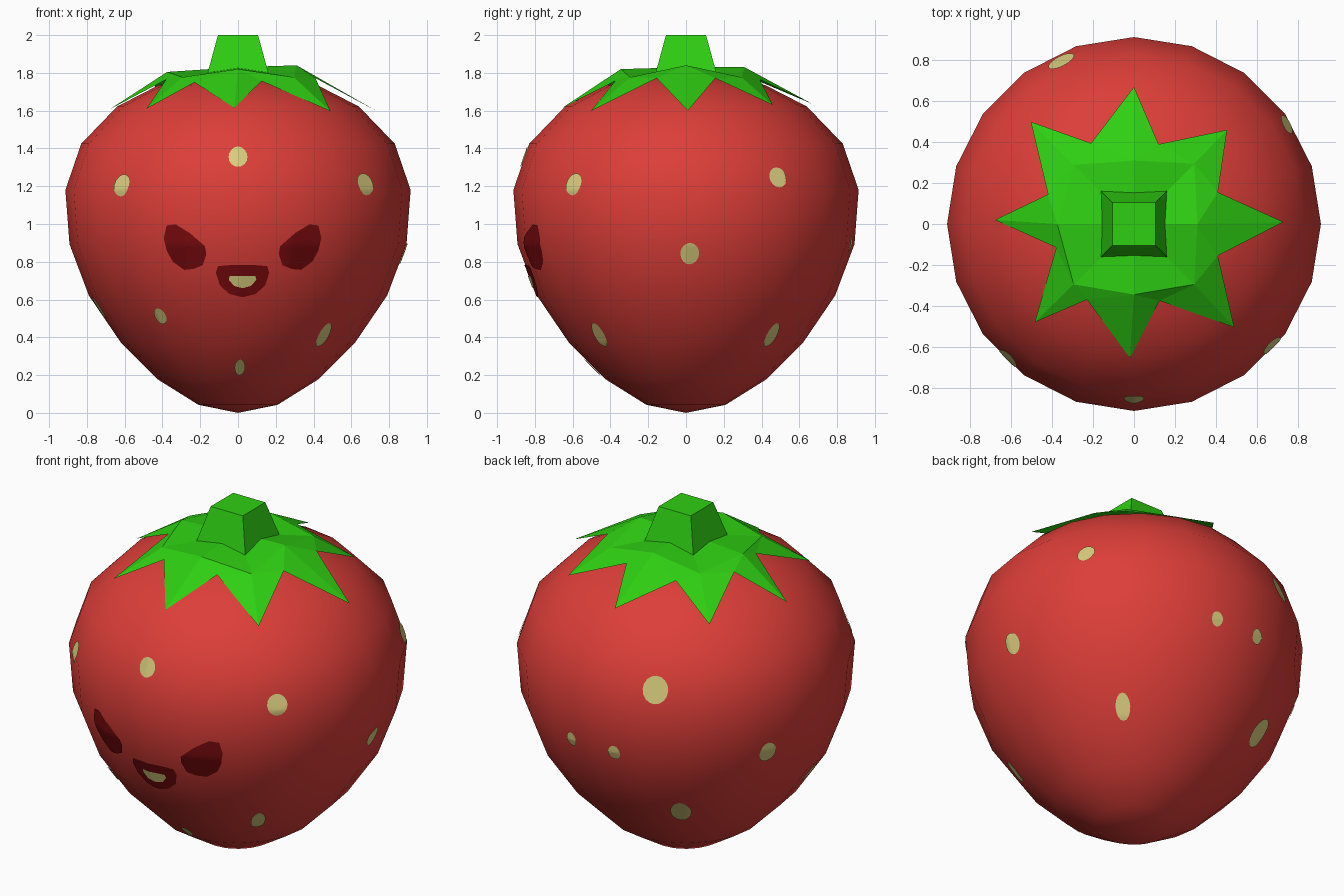
import bpy, bmesh, math
from mathutils import Vector
from mathutils.bvhtree import BVHTree

if "Cube" in bpy.data.objects:
    bpy.data.objects.remove(bpy.data.objects["Cube"])


def material(name, rgb):
    m = bpy.data.materials.new(name)
    m.diffuse_color = (*rgb, 1)
    m.use_nodes = True
    m.node_tree.nodes["Principled BSDF"].inputs["Base Color"].default_value = m.diffuse_color
    return m


RED = material("berry_red", (0.72, 0.048, 0.04))
GREEN = material("leaf_green", (0.028, 0.62, 0.006))
CREAM = material("seed_cream", (0.70, 0.61, 0.21))
MAROON = material("face_maroon", (0.19, 0.003, 0.004))


def make_object(name, verts, faces, mat, smooth=False):
    me = bpy.data.meshes.new(name)
    me.from_pydata([tuple(v) for v in verts], [], faces)
    bm = bmesh.new()
    bm.from_mesh(me)
    bmesh.ops.recalc_face_normals(bm, faces=bm.faces)
    bm.to_mesh(me)
    bm.free()
    me.materials.append(mat)
    for p in me.polygons:
        p.use_smooth = smooth
    ob = bpy.data.objects.new(name, me)
    bpy.context.collection.objects.link(ob)
    return ob


# Berry body: a 20-sided turned profile
PROFILE = [(0.21, 0.043), (0.423, 0.176), (0.62, 0.372), (0.79, 0.622), (0.892, 0.893),
           (0.914, 1.18), (0.83, 1.425), (0.64, 1.622), (0.42, 1.735), (0.21, 1.78)]
N = 20
verts = [(r * math.cos(2 * math.pi * i / N), r * math.sin(2 * math.pi * i / N), z)
         for r, z in PROFILE for i in range(N)]
faces = [(k * N + i, k * N + (i + 1) % N, (k + 1) * N + (i + 1) % N, (k + 1) * N + i)
         for k in range(len(PROFILE) - 1) for i in range(N)]
bottom, top = len(verts), len(verts) + 1
verts += [(0, 0, 0), (0, 0, 1.79)]
last = (len(PROFILE) - 1) * N
for i in range(N):
    j = (i + 1) % N
    faces += [(bottom, j, i), (top, last + i, last + j)]
body = make_object("berry_body", verts, faces, RED, smooth=True)
tree = BVHTree.FromPolygons([Vector(v) for v in verts], faces)


def plate(name, outline, direction, mat, lift=0.006, rings=5, cuts=1):
    """Thin patch: a filled outline projected along direction onto the body."""
    pts = []
    for a, b in zip(outline, outline[1:] + outline[:1]):
        pts += [a.lerp(b, t / cuts) for t in range(cuts)]
    centre = sum(pts, Vector()) / len(pts)
    n = len(pts)
    grid = [centre] + [centre.lerp(p, k / rings) for k in range(1, rings + 1) for p in pts]
    vs = []
    for p in grid:
        hit, nor, _, _ = tree.ray_cast(p - direction * 2, direction)
        vs.append(hit - direction * lift)
    fs = [(0, 1 + i, 1 + (i + 1) % n) for i in range(n)]
    for k in range(rings - 1):
        a, b = 1 + k * n, 1 + (k + 1) * n
        fs += [(a + i, b + i, b + (i + 1) % n, a + (i + 1) % n) for i in range(n)]
    ob = make_object(name, vs, fs, mat, smooth=True)
    # face the patch outward
    if ob.data.polygons[0].normal.dot(direction) > 0:
        ob.data.flip_normals()


# Seeds: (x, y, z, half width, half length)
SEEDS = [(0, -0.85, 1.355, 0.05, 0.057), (-0.61, -0.65, 1.205, 0.056, 0.06),
         (0.67, -0.59, 1.21, 0.056, 0.06), (-0.41, -0.586, 0.515, 0.036, 0.05),
         (0.45, -0.455, 0.415, 0.04, 0.077), (0.01, -0.49, 0.245, 0.028, 0.06),
         (-0.747, -0.115, 0.56, 0.05, 0.07), (0.745, 0.485, 1.245, 0.05, 0.056),
         (0.88, 0.02, 0.845, 0.05, 0.06), (0.45, 0.445, 0.415, 0.04, 0.077),
         (-0.355, 0.794, 1.29, 0.07, 0.078), (0.145, 0.878, 0.894, 0.034, 0.043),
         (-0.138, 0.879, 0.888, 0.036, 0.045), (-0.798, 0.37, 0.877, 0.05, 0.062),
         (-0.384, 0.597, 0.50, 0.058, 0.09)]
for k, (x, y, z, w, l) in enumerate(SEEDS):
    out = Vector((x, y, 0)).normalized()
    p, nor, _, _ = tree.ray_cast(out * 3 + Vector((0, 0, z)), -out)
    if nor.dot(out) < 0:
        nor = -nor
    u = Vector((0, 0, 1)).cross(out)
    nor = (nor - u * nor.dot(u)).normalized()
    v = nor.cross(u)
    ring = [p + u * w * math.cos(t * math.pi / 8) + v * l * math.sin(t * math.pi / 8)
            for t in range(16)]
    plate(f"seed_{k + 1}", ring, -nor, CREAM)

# Face: outlines in the front view, mirrored about its own centre line
CX = 0.024
BACK = Vector((0, 1, 0))


def front(points):
    return [Vector((x, -0.9, z)) for x, z in points]


EYE = [(-0.378, 0.992), (-0.33, 0.998), (-0.255, 0.952), (-0.175, 0.882), (-0.168, 0.84),
       (-0.187, 0.782), (-0.235, 0.762), (-0.285, 0.757), (-0.345, 0.80), (-0.378, 0.86),
       (-0.393, 0.925)]
plate("left_eye", front(EYE), BACK, MAROON, cuts=3)
plate("right_eye", front([(2 * CX - x, z) for x, z in EYE]), BACK, MAROON, cuts=3)
HALF_MOUTH = [(0, 0.782), (0.07, 0.782), (0.13, 0.777), (0.141, 0.742), (0.12, 0.675),
              (0.07, 0.63), (0, 0.612)]
HALF_TOOTH = [(0, 0.726), (0.068, 0.726), (0.073, 0.705), (0.045, 0.672), (0, 0.66)]
for name, half, mat, lift in (("mouth", HALF_MOUTH, MAROON, 0.005),
                              ("tooth", HALF_TOOTH, CREAM, 0.009)):
    pts = [(CX + x, z) for x, z in half] + [(CX - x, z) for x, z in half[-2:0:-1]]
    plate(name, front(pts), BACK, mat, lift, cuts=3)

# Leaf crown: eight-pointed sheet (inner ring, leaf tips, notches between tips)
INNER = [(0, 0.31, 1.83), (0.295, 0.295, 1.777), (0.31, 0, 1.84), (0.295, -0.295, 1.777),
         (0, -0.345, 1.82), (-0.295, -0.295, 1.777), (-0.375, 0, 1.805), (-0.295, 0.29, 1.777)]
TIPS = [(0, 0.67, 1.635), (0.455, 0.46, 1.63), (0.73, 0.01, 1.60), (0.49, -0.505, 1.597),
        (-0.02, -0.655, 1.615), (-0.485, -0.48, 1.61), (-0.68, 0.02, 1.607), (-0.505, 0.50, 1.61)]
NOTCHES = [(0.12, 0.39, 1.765), (0.41, 0.155, 1.772), (0.41, -0.155, 1.772), (0.125, -0.375, 1.757),
           (-0.23, -0.37, 1.75), (-0.38, -0.115, 1.765), (-0.42, 0.145, 1.765), (-0.21, 0.395, 1.752)]
crown = INNER + TIPS + NOTCHES + [(0, 0, 1.83)]
faces = []
for i in range(8):
    j, h = (i + 1) % 8, (i - 1) % 8
    faces += [(24, j, i), (i, j, 16 + i), (i, 16 + i, 8 + i), (i, 8 + i, 16 + h)]
make_object("leaf_crown", crown, faces, GREEN)

# Stem: tapered square block
stem = [(sx * r, sy * r, z) for r, z in ((0.165, 1.785), (0.106, 2.0))
        for sx, sy in ((-1, -1), (1, -1), (1, 1), (-1, 1))]
make_object("stem", stem, [(0, 3, 2, 1), (4, 5, 6, 7)] +
            [(i, (i + 1) % 4, 4 + (i + 1) % 4, 4 + i) for i in range(4)], GREEN)
